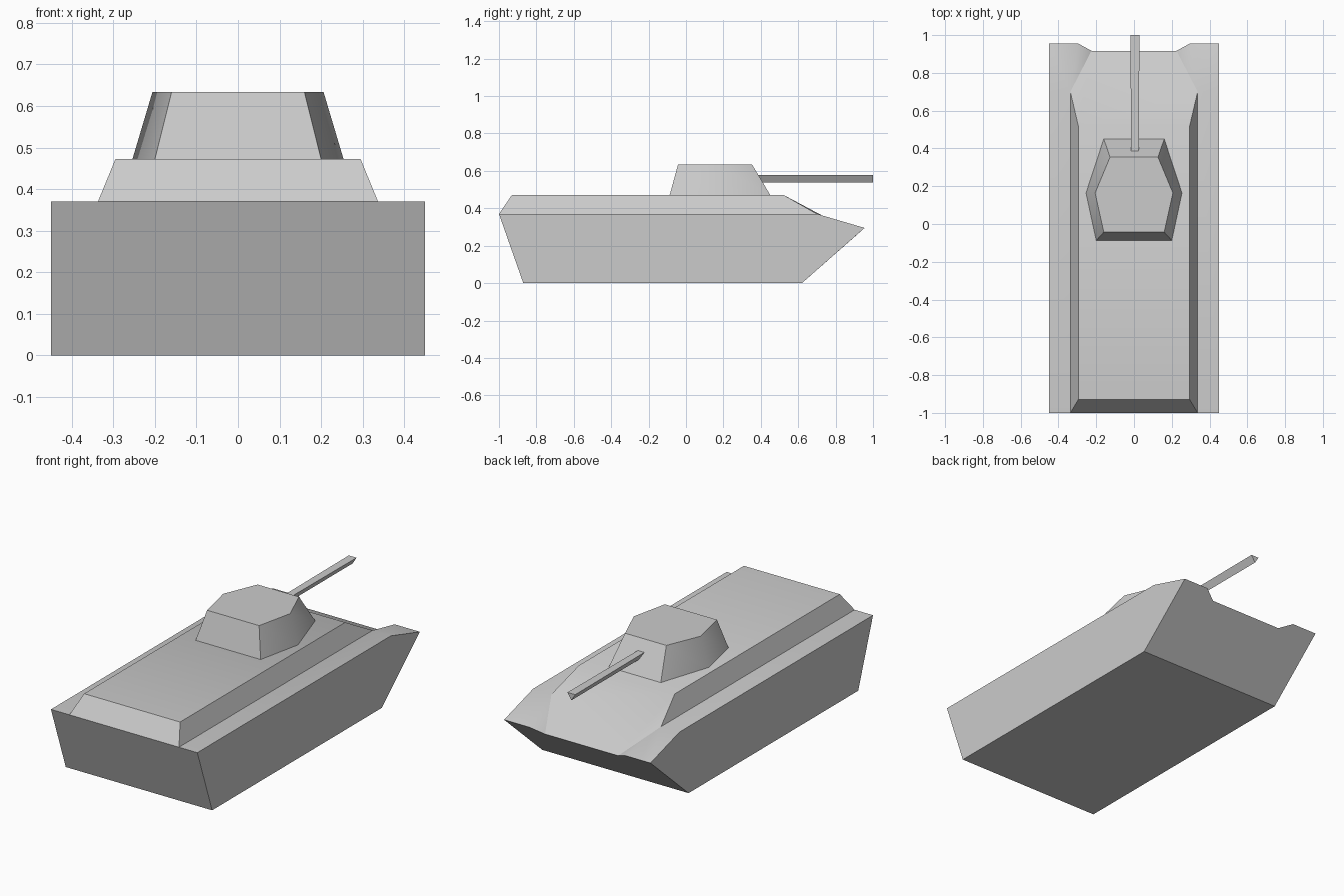
import bpy, bmesh, math

cube = bpy.data.objects.get("Cube")
if cube:
    bpy.data.objects.remove(cube, do_unlink=True)

grey = bpy.data.materials.new("plain_grey")
grey.use_nodes = True
colour = (0.6, 0.6, 0.6, 1)
grey.diffuse_color = colour
grey.node_tree.nodes["Principled BSDF"].inputs["Base Color"].default_value = colour


def build(name, faces, mirror=False):
    """Make an object from faces given as lists of points."""
    bm = bmesh.new()
    for face in faces:
        bm.faces.new([bm.verts.new(p) for p in face])
    if mirror:
        for face in faces:
            bm.faces.new([bm.verts.new((-x, y, z)) for x, y, z in reversed(face)])
    bmesh.ops.remove_doubles(bm, verts=bm.verts, dist=0.0005)
    # Merge the flat panels that meet on the centre line
    seam = [e for e in bm.edges if all(abs(v.co.x) < 1e-5 for v in e.verts)]
    if mirror:
        bmesh.ops.dissolve_edges(bm, edges=seam, use_verts=True)
    bmesh.ops.recalc_face_normals(bm, faces=bm.faces)
    mesh = bpy.data.meshes.new(name)
    bm.to_mesh(mesh)
    bm.free()
    mesh.materials.append(grey)
    obj = bpy.data.objects.new(name, mesh)
    bpy.context.collection.objects.link(obj)
    bpy.ops.object.select_all(action="DESELECT")
    obj.select_set(True)
    bpy.context.view_layer.objects.active = obj
    bpy.ops.object.shade_smooth_by_angle(angle=math.radians(32))
    return obj


def loft(name, start, end):
    """Join two matching outlines with side walls and cap both ends."""
    n = len(start)
    walls = [[start[i], start[(i + 1) % n], end[(i + 1) % n], end[i]] for i in range(n)]
    return build(name, walls + [start, end])


def mid(p):
    return (0, p[1], p[2])


# Hull: one half, mirrored
keel_rear, keel_front = (0.45, -0.87, 0), (0.45, 0.62, 0)
side_rear, side_mid, side_tip = (0.45, -1, 0.37), (0.45, 0.7, 0.37), (0.45, 0.955, 0.295)
ledge_rear, ledge_mid, ledge_tip = (0.337, -1, 0.37), (0.337, 0.7, 0.37), (0.295, 0.955, 0.295)
deck_rear, deck_front, nose = (0.295, -0.93, 0.472), (0.295, 0.52, 0.472), (0.225, 0.917, 0.261)
build("hull", [
    [keel_rear, keel_front, side_tip, side_mid, side_rear],
    [keel_rear, side_rear, ledge_rear, mid(ledge_rear), mid(keel_rear)],
    [keel_rear, mid(keel_rear), mid(keel_front), keel_front],
    [keel_front, mid(keel_front), mid(nose), nose, ledge_tip, side_tip],
    [side_rear, side_mid, ledge_mid, ledge_rear],
    [side_mid, side_tip, ledge_tip, ledge_mid],
    [ledge_mid, ledge_tip, nose],
    [ledge_rear, ledge_mid, deck_front, deck_rear],
    [ledge_rear, deck_rear, mid(deck_rear), mid(ledge_rear)],
    [deck_rear, deck_front, mid(deck_front), mid(deck_rear)],
    [deck_front, ledge_mid, nose, mid(nose), mid(deck_front)],
], mirror=True)


# Turret: six-sided, narrowing upwards
def hexagon(front, widest, rear, z):
    right = [(*p, z) for p in (front, widest, rear)]
    return right + [(-x, y, h) for x, y, h in reversed(right)]


loft("turret",
     hexagon((0.16, 0.45), (0.254, 0.164), (0.2, -0.087), 0.472),
     hexagon((0.127, 0.354), (0.206, 0.164), (0.16, -0.043), 0.633))


# Gun barrel: three-sided with a flat top
def barrel_section(y, half):
    return [(0.005 - half, y, 0.577), (0.005 + half, y, 0.577), (0.005, y, 0.539)]


loft("gun_barrel", barrel_section(0.37, 0.02), barrel_section(1, 0.024))
